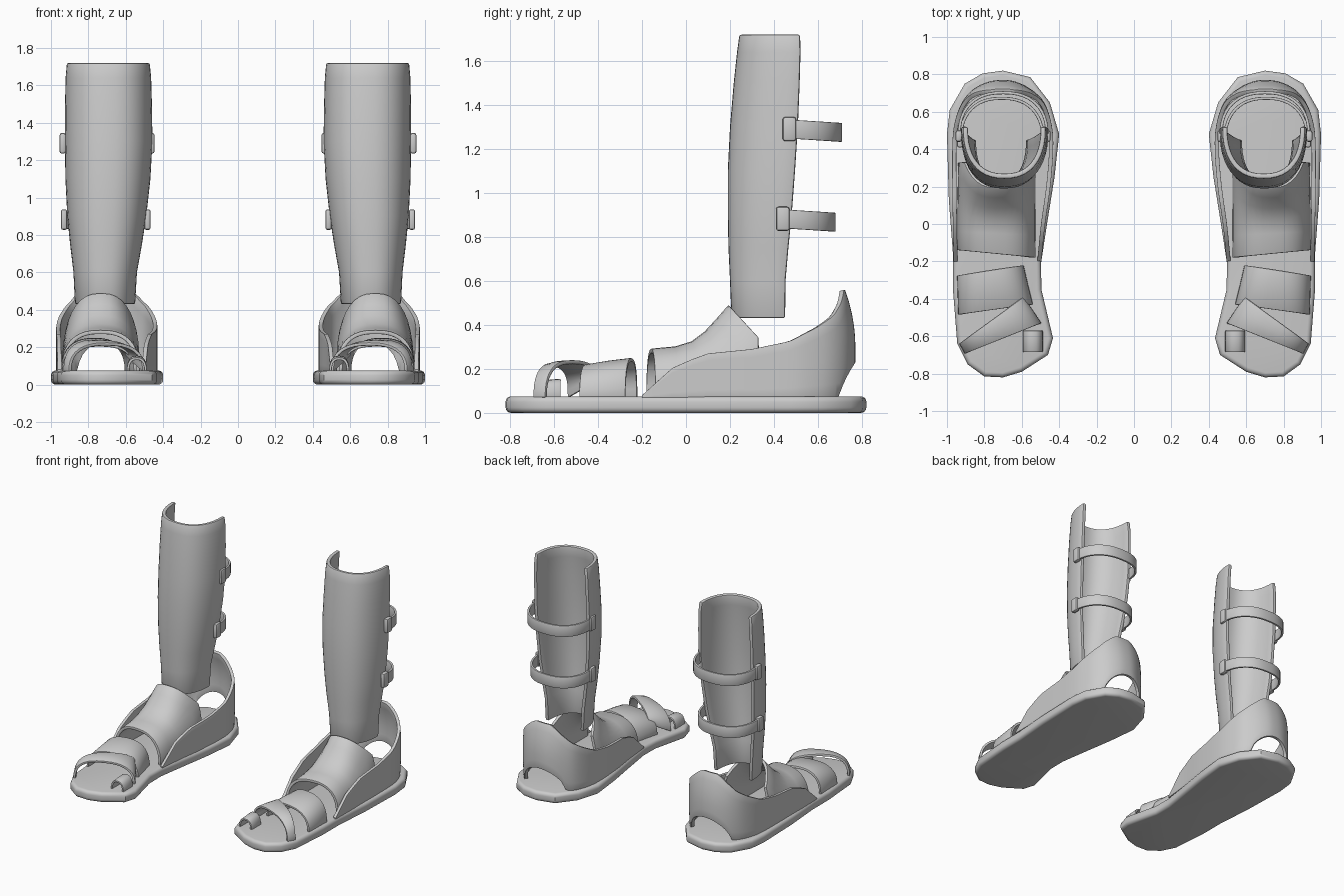
import bpy, bmesh
from math import sin, cos, pi, sqrt
from mathutils import Vector

if "Cube" in bpy.data.objects:
    bpy.data.objects.remove(bpy.data.objects["Cube"])

BASE = 0.07  # straps sink slightly into the sole


def finish(ob, thick=0, bevel=0, seg=2):
    """Thicken, round, mirror to the other leg, then smooth-shade."""
    if thick:
        m = ob.modifiers.new("thick", 'SOLIDIFY')
        m.thickness, m.offset, m.use_even_offset = thick, -1, True
    if bevel:
        m = ob.modifiers.new("round", 'BEVEL')
        m.width, m.segments, m.limit_method, m.angle_limit = bevel, seg, 'ANGLE', 0.9
    ob.modifiers.new("pair", 'MIRROR').use_mirror_merge = False
    bpy.ops.object.select_all(action='DESELECT')
    ob.select_set(True)
    bpy.context.view_layer.objects.active = ob
    bpy.ops.object.convert(target='MESH')
    bpy.ops.object.shade_smooth_by_angle(angle=0.6)


def new_object(name, verts, faces):
    me = bpy.data.meshes.new(name)
    me.from_pydata(verts, [], faces)
    ob = bpy.data.objects.new(name, me)
    bpy.context.collection.objects.link(ob)
    return ob


def loft(name, rows, thick, bevel=0.005):
    n = len(rows[0])
    faces = [(i*n+j, (i+1)*n+j, (i+1)*n+j+1, i*n+j+1)
             for i in range(len(rows)-1) for j in range(n-1)]
    finish(new_object(name, [p for r in rows for p in r], faces), thick, bevel)


def lerp_table(table, v):
    for (a, p), (b, q) in zip(table, table[1:]):
        if v <= b:
            return p + (q-p) * max(0, (v-a)/(b-a))
    return table[-1][1]


def spline(pts, n):
    """Catmull-Rom through 2D points."""
    P = [Vector(p) for p in [pts[0]] + pts + [pts[-1]]]
    out = []
    for a, b, c, d in zip(P, P[1:], P[2:], P[3:]):
        for k in range(n):
            t = k/n
            out.append(0.5*(2*b + (c-a)*t + (2*a-5*b+4*c-d)*t*t + (3*b-a-3*c+d)*t**3))
    return out + [P[-1]]


def arch(outer, inner, apex, bend=0, inner_z=BASE, n=20, e=0.8):
    """Arch over the foot from its outer to its inner side."""
    row = []
    for k in range(n+1):
        a = pi*k/n
        c, s = cos(a), max(0, sin(a))**e
        u = (1 - abs(c)**e * (1 if c > 0 else -1)) / 2
        x = outer[0] + (inner[0]-outer[0])*u
        y = outer[1] + (inner[1]-outer[1])*u - bend*max(0, (s-0.65)/0.35)
        b = BASE + (inner_z-BASE)*u
        row.append((x, y, b + (apex-b)*s))
    return row


# sole
outline = [(.70, .82), (.555, .785), (.45, .65), (.40, .48), (.425, .25), (.465, 0),
           (.497, -.21), (.495, -.35), (.433, -.61), (.46, -.70), (.6, -.79), (.70, -.82),
           (.80, -.815), (.89, -.75), (.945, -.64), (.968, -.35), (.968, -.16), (.99, .13),
           (1.0, .48), (.985, .61), (.905, .75), (.81, .805)]
bm = bmesh.new()
face = bm.faces.new([bm.verts.new((x, y, 0)) for x, y in outline])
top = bmesh.ops.extrude_face_region(bm, geom=[face])
bmesh.ops.translate(bm, vec=(0, 0, .075),
                    verts=[g for g in top['geom'] if isinstance(g, bmesh.types.BMVert)])
bmesh.ops.recalc_face_normals(bm, faces=bm.faces)
sole = new_object("sole", [], [])
bm.to_mesh(sole.data)
bm.free()
finish(sole, bevel=0.025, seg=4)

# heel counter with an arched opening at the back
plan = [(.495, -.2), (.475, 0), (.447, .2), (.432, .4), (.44, .53), (.48, .65), (.55, .72),
        (.63, .76), (.70, .77), (.78, .76), (.86, .72), (.92, .65), (.957, .55), (.97, .45),
        (.972, .3), (.97, .1), (.965, -.2)]
rim = [(-.2, .08), (-.05, .215), (.1, .27), (.3, .29), (.47, .325), (.6, .39),
       (.68, .44), (.73, .50), (.765, .56)]
rows = [[] for _ in range(7)]
for p in spline(plan, 4):
    lo, hi = BASE, lerp_table(rim, p.y)
    if p.y > .5 and abs(p.x-.7) < .17:
        lo += .16 * sqrt(1 - ((p.x-.7)/.17)**2)
    f = max(0, (p.y-.4)/.37)
    for i, r in enumerate(rows):
        z = lo + (hi-lo)*i/6
        lean = .7*max(0, z-.3)**2 + .5*max(0, .25-z)**2
        r.append((p.x, p.y - f*lean, z))
loft("heel_counter", rows, 0.022)

# instep guard, flaring up to the ankle
loft("instep_guard", [
    arch((.945, -.14), (.525, -.18), .292),
    arch((.945, -.04), (.527, -.06), .302),
    arch((.945, .06), (.527, .05), .325, .03),
    arch((.943, .15), (.526, .14), .37, .06),
    arch((.942, .24), (.526, .24), .43, .10),
    arch((.94, .33), (.525, .325), .49, .135)], 0.022)

# toe straps
loft("wide_toe_strap", [arch((.94, -.485), (.54, -.43), .22),
                        arch((.943, -.38), (.565, -.33), .237),
                        arch((.946, -.275), (.59, -.22), .25)], 0.018)
loft("diagonal_toe_strap", [arch((.905, -.695), (.495, -.53), .225),
                            arch((.92, -.665), (.54, -.46), .237, 0, .11),
                            arch((.935, -.64), (.59, -.39), .24, 0, .16)], 0.018)
loft("big_toe_loop", [arch((.595, -.685), (.487, -.685), .145, n=12),
                      arch((.595, -.57), (.487, -.57), .155, n=12)], 0.014)

# shin guard, open at the back: z, inner x, outer x, front y, back y
levels = [(.43, .55, .872, .207, .45), (.6, .54, .88, .20, .452), (.75, .513, .898, .193, .465),
          (.9, .49, .913, .19, .48), (1.1, .468, .923, .19, .495), (1.3, .457, .926, .20, .508),
          (1.5, .46, .925, .217, .516), (1.64, .464, .922, .232, .52), (1.72, .472, .915, .243, .518)]
rows = []
for z, xi, xo, yf, yb in levels:
    row = []
    for k in range(25):
        a = pi*k/24
        c, s = cos(a), max(0, sin(a))**.85
        c = abs(c)**.85 * (1 if c > 0 else -1)
        row.append(((xi+xo)/2 + c*(xo-xi)/2, yb - (yb-yf)*s, z))
    rows.append(row)
loft("shin_guard", rows, 0.028, 0.009)

# calf straps and their buckles: z, inner x, outer x, buckle y, back y
for tag, z, xi, xo, yb, back in (("upper", 1.29, .457, .943, .47, .71),
                                 ("lower", .882, .478, .936, .44, .68)):
    rows = []
    for dz in (-.043, .043):
        row = []
        for k in range(25):
            a = pi*k/24
            c, s = -cos(a), max(0, sin(a))**.85
            c = abs(c)**.85 * (1 if c > 0 else -1)
            row.append(((xi+xo)/2 + c*(xo-xi)/2, yb + (back-yb)*s, z + dz - .015*s))
        rows.append(row)
    loft(tag + "_calf_strap", rows, 0.016, 0.004)
    for side, x in (("inner", xi+.006), ("outer", xo-.006)):
        bpy.ops.mesh.primitive_cube_add(size=1)
        ob = bpy.context.object
        ob.name = f"{tag}_{side}_buckle"
        for v in ob.data.vertices:
            v.co = Vector((x + v.co.x*.034, yb + v.co.y*.062, z + v.co.z*.11))
        finish(ob, bevel=0.012)
